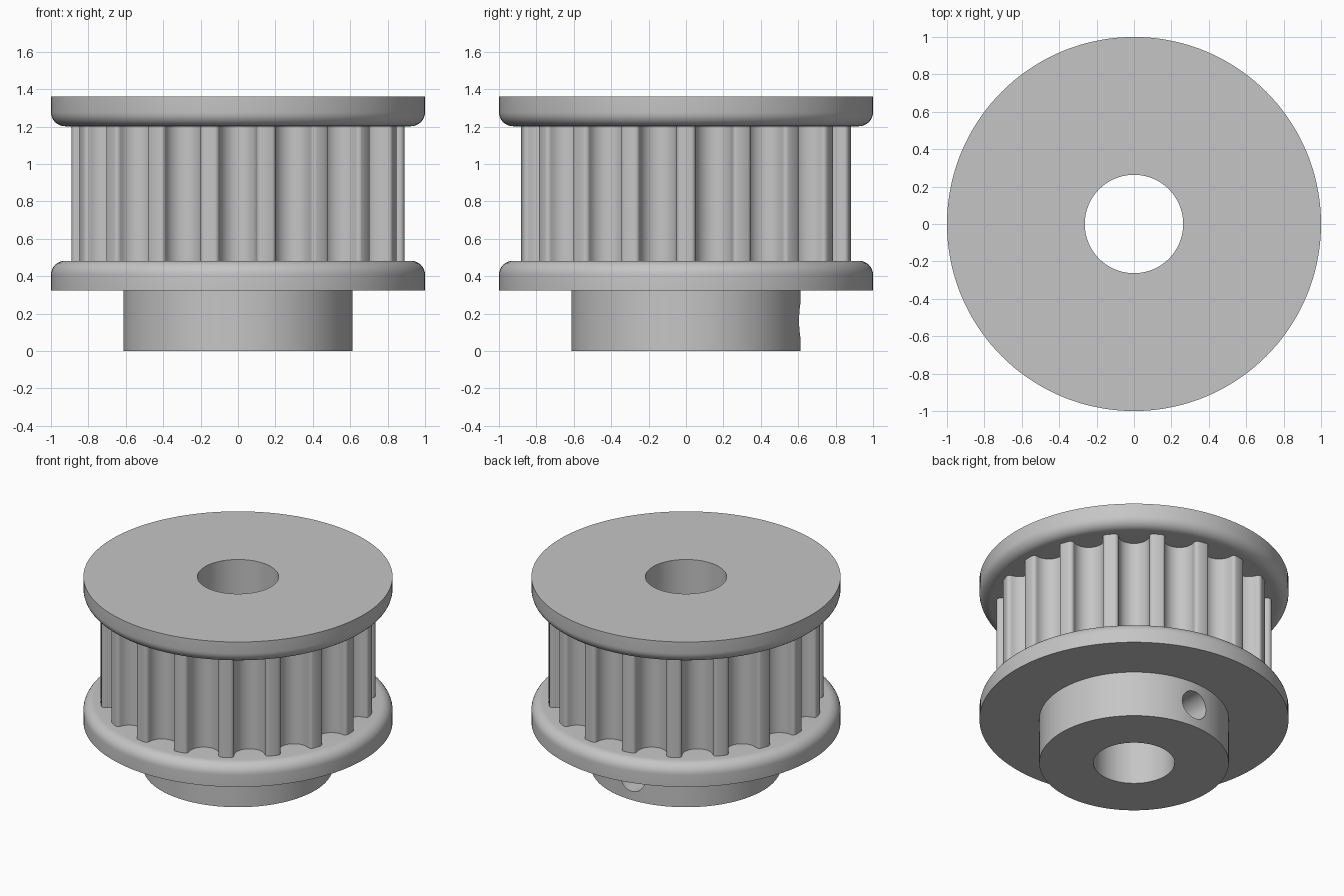
import bpy, bmesh
from math import sin, cos, pi, radians
from mathutils import Matrix

if "Cube" in bpy.data.objects:
    bpy.data.objects.remove(bpy.data.objects["Cube"], do_unlink=True)

TEETH, SEGMENTS = 18, 144
BORE, HUB, FLANGE, LAND = 0.263, 0.613, 1.0, 0.89
LOW, LOW_TOP, HIGH, TOP = 0.325, 0.483, 1.202, 1.36
ROUND = 0.075

metal = bpy.data.materials.new("grey metal")
metal.use_nodes = True
metal.diffuse_color = (0.56, 0.56, 0.56, 1)
metal.node_tree.nodes["Principled BSDF"].inputs["Base Color"].default_value = (0.56, 0.56, 0.56, 1)


def make_object(name, bm):
    mesh = bpy.data.meshes.new(name)
    bm.to_mesh(mesh)
    bm.free()
    obj = bpy.data.objects.new(name, mesh)
    bpy.context.collection.objects.link(obj)
    mesh.materials.append(metal)
    return obj


def skin_rings(name, rings, closed):
    """Join successive rings of points with quads."""
    bm = bmesh.new()
    loops = [[bm.verts.new(p) for p in ring] for ring in rings]
    pairs = list(zip(loops, loops[1:]))
    if closed:
        pairs.append((loops[-1], loops[0]))
    for a, b in pairs:
        n = len(a)
        for i in range(n):
            j = (i + 1) % n
            bm.faces.new((a[i], a[j], b[j], b[i]))
    return make_object(name, bm)


def arc(cx, cy, r, start, end, steps):
    angles = [radians(start + (end - start) * i / steps) for i in range(steps + 1)]
    return [(cx + r * cos(a), cy + r * sin(a)) for a in angles]


def smooth(obj):
    bpy.ops.object.select_all(action="DESELECT")
    obj.select_set(True)
    bpy.context.view_layer.objects.active = obj
    bpy.ops.object.shade_smooth_by_angle(angle=radians(30))


# Hub, both flanges and the bore, turned from one closed profile
inner = FLANGE - ROUND
core = 0.7
profile = [(BORE, 0), (HUB, 0), (HUB, LOW), (FLANGE, LOW)]
profile += arc(inner, LOW_TOP - ROUND, ROUND, 0, 90, 8)
profile += [(core, LOW_TOP), (core, HIGH)]
profile += arc(inner, HIGH + ROUND, ROUND, -90, 0, 8)
profile += [(FLANGE, TOP), (BORE, TOP)]
turns = [2 * pi * i / SEGMENTS for i in range(SEGMENTS)]
body = skin_rings("hub_and_flanges",
                  [[(r * cos(t), r * sin(t), z) for t in turns] for r, z in profile], True)

# Set screw hole through the back of the hub
bm = bmesh.new()
bmesh.ops.create_cone(bm, cap_ends=True, segments=40, radius1=0.1, radius2=0.1, depth=0.8,
                      matrix=Matrix.Translation((0, 0.45, 0.163)) @ Matrix.Rotation(pi / 2, 4, "X"))
cutter = make_object("screw_hole_cutter", bm)
cutter.hide_render = True
cut = body.modifiers.new("screw_hole", "BOOLEAN")
cut.operation, cut.solver, cut.object = "DIFFERENCE", "EXACT", cutter
bpy.context.view_layer.objects.active = body
bpy.ops.object.modifier_apply(modifier=cut.name)
bpy.data.objects.remove(cutter, do_unlink=True)
smooth(body)

# Toothed rim: round grooves with filleted lips, one per pitch
groove, lip, depth_line = 0.1, 0.024, 0.857
half = arc(-groove - lip, depth_line, lip, 90, 0, 5)
half += arc(0, depth_line, groove, 180, 270, 9)[1:]
shape = half + [(-v, u) for v, u in reversed(half[:-1])]
outline = []
for k in range(TEETH):
    tooth = 2 * pi * k / TEETH
    mid = tooth + pi / TEETH
    outline.append((LAND * cos(tooth), LAND * sin(tooth)))
    outline += [(u * cos(mid) - v * sin(mid), u * sin(mid) + v * cos(mid)) for v, u in shape]
rim = skin_rings("toothed_rim",
                 [[(x, y, z) for x, y in outline] for z in (LOW_TOP - 0.01, HIGH + 0.01)], False)
smooth(rim)
